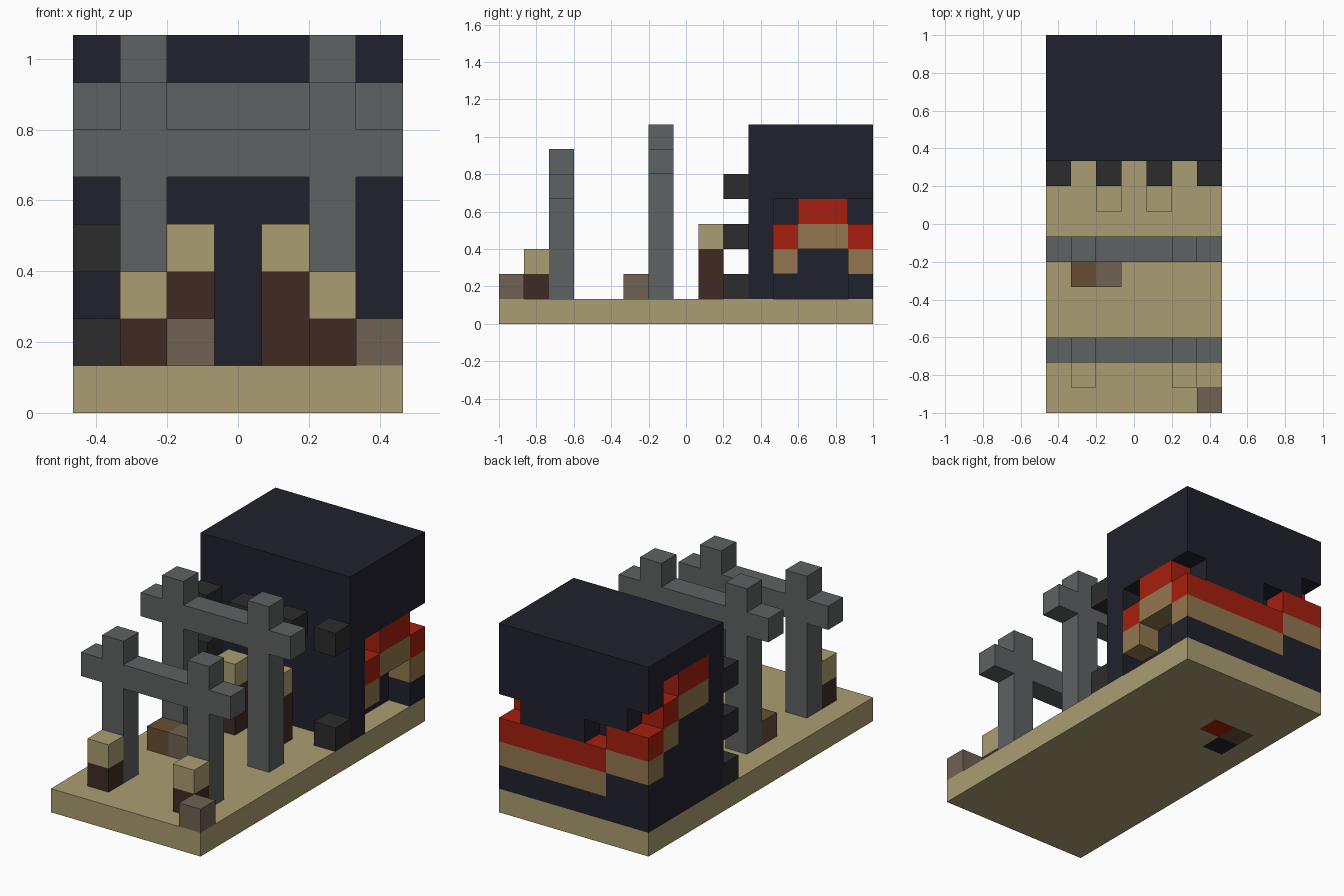
import bpy
import bmesh
from mathutils import Vector

if "Cube" in bpy.data.objects:
    bpy.data.objects.remove(bpy.data.objects["Cube"], do_unlink=True)

U = 2 / 15                       # block size
WIDTH, DEPTH = 7, 15             # footprint in blocks


def linear(c):
    c /= 255
    return c / 12.92 if c <= 0.04045 else ((c + 0.055) / 1.055) ** 2.4


def material(name, r, g, b):
    mat = bpy.data.materials.new(name)
    mat.use_nodes = True
    col = (linear(r), linear(g), linear(b), 1)
    mat.diffuse_color = col
    bsdf = mat.node_tree.nodes["Principled BSDF"]
    bsdf.inputs["Base Color"].default_value = col
    bsdf.inputs["Roughness"].default_value = 0.9
    return mat


SAND = material("sand", 171, 158, 114)
NAVY = material("dark navy", 33, 33, 45)
GREY = material("stone grey", 94, 98, 98)
COAL = material("charcoal", 44, 44, 44)
BARK = material("dark brown", 64, 43, 34)
TAUPE = material("taupe", 112, 98, 82)
EARTH = material("earth brown", 103, 79, 52)
RED = material("red", 166, 31, 14)
WOOD = material("light wood", 146, 119, 78)


def fill(cells, mat, xs, ys, zs):
    """Set inclusive block ranges to a material; None carves them away."""
    for x in range(xs[0], xs[-1] + 1):
        for y in range(ys[0], ys[-1] + 1):
            for z in range(zs[0], zs[-1] + 1):
                if mat is None:
                    cells.pop((x, y, z), None)
                else:
                    cells[x, y, z] = mat


def build(name, cells):
    """Skin the blocks with their exposed faces only."""
    bm = bmesh.new()
    mats = list(dict.fromkeys(cells.values()))
    for cell, mat in cells.items():
        for axis in range(3):
            for side in (0, 1):
                near = list(cell)
                near[axis] += 2 * side - 1
                if tuple(near) in cells:
                    continue
                a, b = (axis + 1) % 3, (axis + 2) % 3
                ring = []
                for da, db in ((0, 0), (1, 0), (1, 1), (0, 1)):
                    p = Vector(cell)
                    p[axis] += side
                    p[a] += da
                    p[b] += db
                    p -= Vector((WIDTH / 2, DEPTH / 2, 0))
                    ring.append(bm.verts.new(p * U))
                face = bm.faces.new(ring if side else ring[::-1])
                face.material_index = mats.index(mat)
    bmesh.ops.remove_doubles(bm, verts=bm.verts, dist=U / 100)
    bmesh.ops.dissolve_limit(bm, angle_limit=0.01, verts=bm.verts,
                             edges=bm.edges, delimit={'MATERIAL'})
    mesh = bpy.data.meshes.new(name)
    bm.to_mesh(mesh)
    bm.free()
    for mat in mats:
        mesh.materials.append(mat)
    bpy.context.collection.objects.link(bpy.data.objects.new(name, mesh))


# Ground slab, with a few odd blocks set into its underside
ground = {}
fill(ground, SAND, (0, 6), (0, 14), (0,))
fill(ground, RED, (2,), (11,), (0,))
fill(ground, EARTH, (1,), (11,), (0,))
fill(ground, NAVY, (1,), (10,), (0,))
build("ground_slab", ground)

# Two stone gates: a pair of posts and a crossbar
for name, y, bar in (("front_gate", 2, 5), ("rear_gate", 6, 6)):
    gate = {}
    for x in (1, 5):
        fill(gate, GREY, (x,), (y,), (1, bar + 1))
    fill(gate, GREY, (0, 6), (y,), (bar,))
    build(name, gate)

# Short posts with pale caps
for name, xs, y, top in (("front_post", (1, 5), 1, 2), ("rear_post", (2, 4), 8, 3)):
    for x, side in zip(xs, ("right", "left")):
        post = {}
        fill(post, BARK, (x,), (y,), (1, top - 1))
        fill(post, SAND, (x,), (y,), (top,))
        build(name + "_" + side, post)

# Loose rocks
for name, mat, x, y in (("corner_rock", TAUPE, 6, 0),
                        ("path_rock", TAUPE, 2, 5),
                        ("path_log", EARTH, 1, 5)):
    rock = {}
    fill(rock, mat, (x,), (y,), (1,))
    build(name, rock)

# Studs on the front of the hall
studs = {}
for x, levels in ((0, (1, 3, 5)), (2, (5,)), (4, (5,)), (6, (1, 5))):
    for z in levels:
        fill(studs, COAL, (x,), (9,), (z,))
build("hall_studs", studs)

# Hall body
hall = {}
fill(hall, NAVY, (0, 6), (10, 14), (1, 7))


def band(xs, ys, red):
    """A red layer over a wooden one."""
    fill(hall, RED, xs, ys, (red,))
    fill(hall, WOOD, xs, ys, (red - 1,))


# Stepped layers round the back and both sides
band((2, 6), (14,), 3)
band((0, 1), (14,), 4)
band((0,), (13,), 5)
band((0,), (11, 12), 6)
band((6,), (12, 13), 4)
band((6,), (11,), 3)

# Gaps above and below the layers
for xs, ys, zs in (((6,), (14,), (4,)), ((2,), (14,), (4,)), ((0,), (14,), (5,)),
                   ((0,), (13,), (6,)), ((6,), (11,), (4,)), ((6,), (11, 13), (1,)),
                   ((6,), (12, 13), (2,))):
    fill(hall, None, xs, ys, zs)
build("hall", hall)
